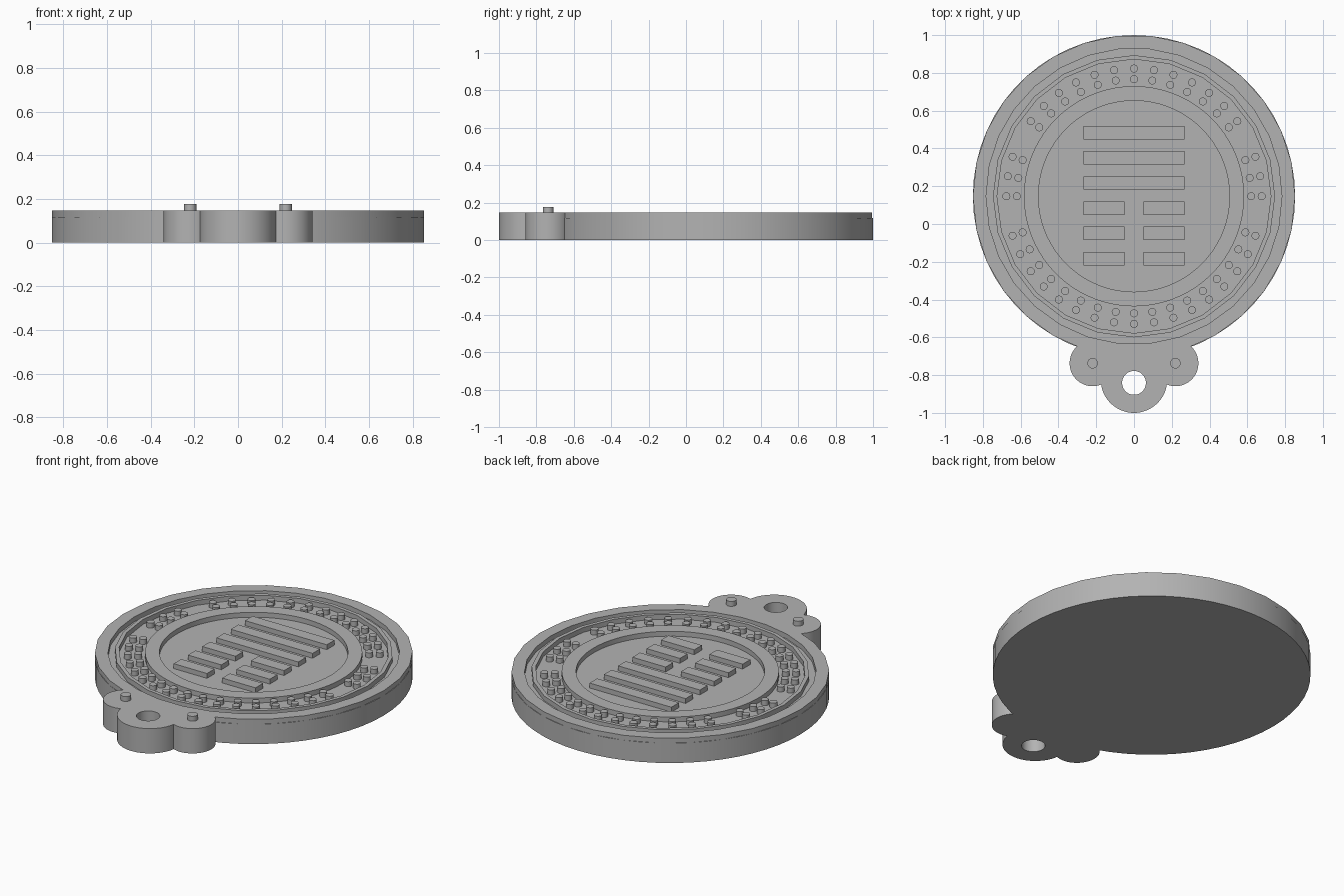
import bpy, bmesh, math

if "Cube" in bpy.data.objects:
    bpy.data.objects.remove(bpy.data.objects["Cube"])

CY = 0.147                         # disc centre in y
BASE, TOP, PEG = 0.118, 0.147, 0.176   # height levels

gray = bpy.data.materials.new("plain gray")
gray.diffuse_color = (0.45, 0.45, 0.45, 1)
gray.use_nodes = True
gray.node_tree.nodes["Principled BSDF"].inputs["Base Color"].default_value = gray.diffuse_color


def finish(name, bm):
    bmesh.ops.recalc_face_normals(bm, faces=bm.faces)
    me = bpy.data.meshes.new(name)
    bm.to_mesh(me)
    bm.free()
    ob = bpy.data.objects.new(name, me)
    bpy.context.collection.objects.link(ob)
    me.materials.append(gray)
    bpy.ops.object.select_all(action='DESELECT')
    ob.select_set(True)
    bpy.context.view_layer.objects.active = ob
    bpy.ops.object.shade_smooth_by_angle(angle=math.radians(30))
    return ob


def circle(bm, x, y, z, r, n):
    return [bm.verts.new((x + r * math.cos(2 * math.pi * i / n),
                          y + r * math.sin(2 * math.pi * i / n), z)) for i in range(n)]


def bridge(bm, a, b):
    for i in range(len(a)):
        j = (i + 1) % len(a)
        bm.faces.new((a[i], a[j], b[j], b[i]))


def add_cylinder(bm, x, y, r, z0, z1, n):
    lo, hi = circle(bm, x, y, z0, r, n), circle(bm, x, y, z1, r, n)
    bridge(bm, lo, hi)
    bm.faces.new(lo)
    bm.faces.new(hi)


def cylinder(name, x, y, r, z0, z1, n=48):
    bm = bmesh.new()
    add_cylinder(bm, x, y, r, z0, z1, n)
    return finish(name, bm)


def ring(name, y, r_out, r_in, z0, z1, n, y_in=None):
    bm = bmesh.new()
    y_in = y if y_in is None else y_in
    loops = [circle(bm, 0, y, z0, r_out, n), circle(bm, 0, y, z1, r_out, n),
             circle(bm, 0, y_in, z1, r_in, n), circle(bm, 0, y_in, z0, r_in, n)]
    for k in range(4):
        bridge(bm, loops[k], loops[(k + 1) % 4])
    return finish(name, bm)


def bar(name, x0, x1, y, depth):
    bm = bmesh.new()
    bmesh.ops.create_cube(bm, size=1)
    for v in bm.verts:
        v.co = ((x0 + x1) / 2 + v.co.x * (x1 - x0), y + v.co.y * depth,
                BASE - 0.01 if v.co.z < 0 else TOP)
    return finish(name, bm)


# Disc body with raised rims
cylinder("base_disc", 0, CY, 0.853, 0, BASE, 60)
ring("outer_rim", CY, 0.853, 0.783, BASE - 0.01, TOP, 30)
ring("thin_rim", CY, 0.747, 0.725, BASE - 0.01, TOP, 24)
ring("inner_rim", CY, 0.583, 0.506, BASE - 0.01, TOP, 72)

# Double circle of studs, with small breaks at the sides
bm = bmesh.new()
for k in range(40):
    deg = 9 * k
    if deg in (27, 153, 189, 351):
        continue
    a = math.radians(deg)
    for r in (0.676, 0.62):
        add_cylinder(bm, r * math.cos(a), CY + r * math.sin(a), 0.021, BASE - 0.01, TOP, 16)
finish("studs", bm)

# Central bars: three whole, three split
for i in range(6):
    y = 0.484 - i * 0.1335
    if i < 3:
        bar("whole_bar", -0.268, 0.268, y, 0.071)
    else:
        for s in (-1, 1):
            x0, x1 = sorted((s * 0.05, s * 0.268))
            bar("half_bar", x0, x1, y, 0.071)

# Hanging tab: middle lobe with hole, side lobes with pegs
ring("hanger_lobe", -0.824, 0.176, 0.063, 0, TOP, 64, y_in=-0.841)
for s in (-1, 1):
    cylinder("side_lobe", s * 0.219, -0.737, 0.122, 0, TOP)
    cylinder("lobe_peg", s * 0.219, -0.737, 0.028, TOP - 0.01, PEG, 20)
